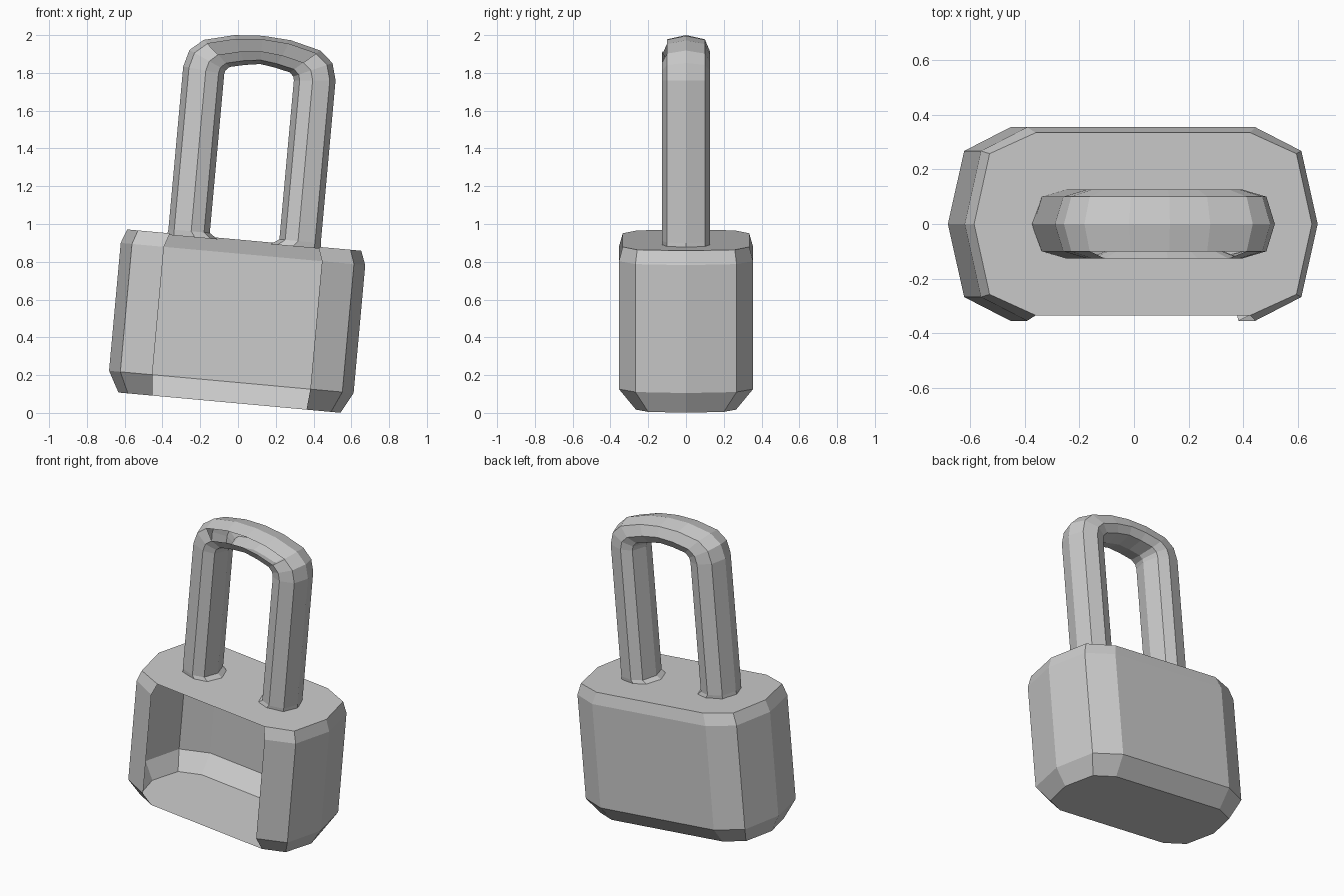
import bpy, bmesh, math

if "Cube" in bpy.data.objects:
    bpy.data.objects.remove(bpy.data.objects["Cube"])

TILT = math.radians(5.2)
CX = -0.05  # centre line in the tilted frame


def loft(name, rings, is_missing):
    """Bridge closed rings, cap the ends, then remove the open panels."""
    bm = bmesh.new()
    rows = [[bm.verts.new(p) for p in ring] for ring in rings]
    n = len(rows[0])
    missing = []
    for i in range(len(rows) - 1):
        for j in range(n):
            k = (j + 1) % n
            f = bm.faces.new((rows[i][j], rows[i][k], rows[i + 1][k], rows[i + 1][j]))
            if is_missing(i, j):
                missing.append(f)
    caps = [bm.faces.new(rows[0]), bm.faces.new(rows[-1])]
    bmesh.ops.recalc_face_normals(bm, faces=bm.faces)
    if name == "shackle":
        missing += caps
    bmesh.ops.delete(bm, geom=missing, context='FACES')
    me = bpy.data.meshes.new(name)
    bm.to_mesh(me)
    bm.free()
    ob = bpy.data.objects.new(name, me)
    ob.rotation_euler.y = TILT
    bpy.context.collection.objects.link(ob)
    return ob


# Body: ten-sided shell, bevelled above and below, front panel open
def body_ring(w, front_x, front_y, side_x, side_y, tip):
    pts = [(-front_x, -front_y), (front_x, -front_y), (side_x, -side_y), (tip, 0),
           (side_x, side_y), (front_x, front_y), (-front_x, front_y),
           (-side_x, side_y), (-tip, 0), (-side_x, -side_y)]
    return [(CX + x, y, w) for x, y in pts]


loft("lock_body", [
    body_ring(0.05, 0.41, 0.265, 0.54, 0.20, 0.59),
    body_ring(0.16, 0.42, 0.355, 0.59, 0.268, 0.65),
    body_ring(0.84, 0.42, 0.355, 0.59, 0.268, 0.65),
    body_ring(0.914, 0.395, 0.335, 0.565, 0.258, 0.622),
], lambda i, j: j == 0)

# Shackle: eight-sided section swept between an outer and an inner profile
outer = [(0.41, 0.905), (0.405, 0.935), (0.405, 1.80), (0.38, 1.89),
         (0.31, 1.95), (0.15, 1.99), (0.0, 2.0)]
inner = [(0.14, 0.905), (0.185, 0.935), (0.185, 1.78), (0.18, 1.80),
         (0.16, 1.82), (0.08, 1.838), (0.0, 1.85)]
section = [(0, 0), (0.14, -0.1), (0.55, -0.127), (0.86, -0.1),
           (1, 0), (0.86, 0.1), (0.55, 0.127), (0.14, 0.1)]


def shackle_ring(o, i, side):
    return [(CX + side * (o[0] + (i[0] - o[0]) * t), y, o[1] + (i[1] - o[1]) * t)
            for t, y in section]


half = [shackle_ring(o, i, -1) for o, i in zip(outer, inner)]
other = [shackle_ring(o, i, 1) for o, i in zip(outer, inner)]
loft("shackle", half + other[-2::-1], lambda i, j: j == 1 and 4 <= i <= 7)
